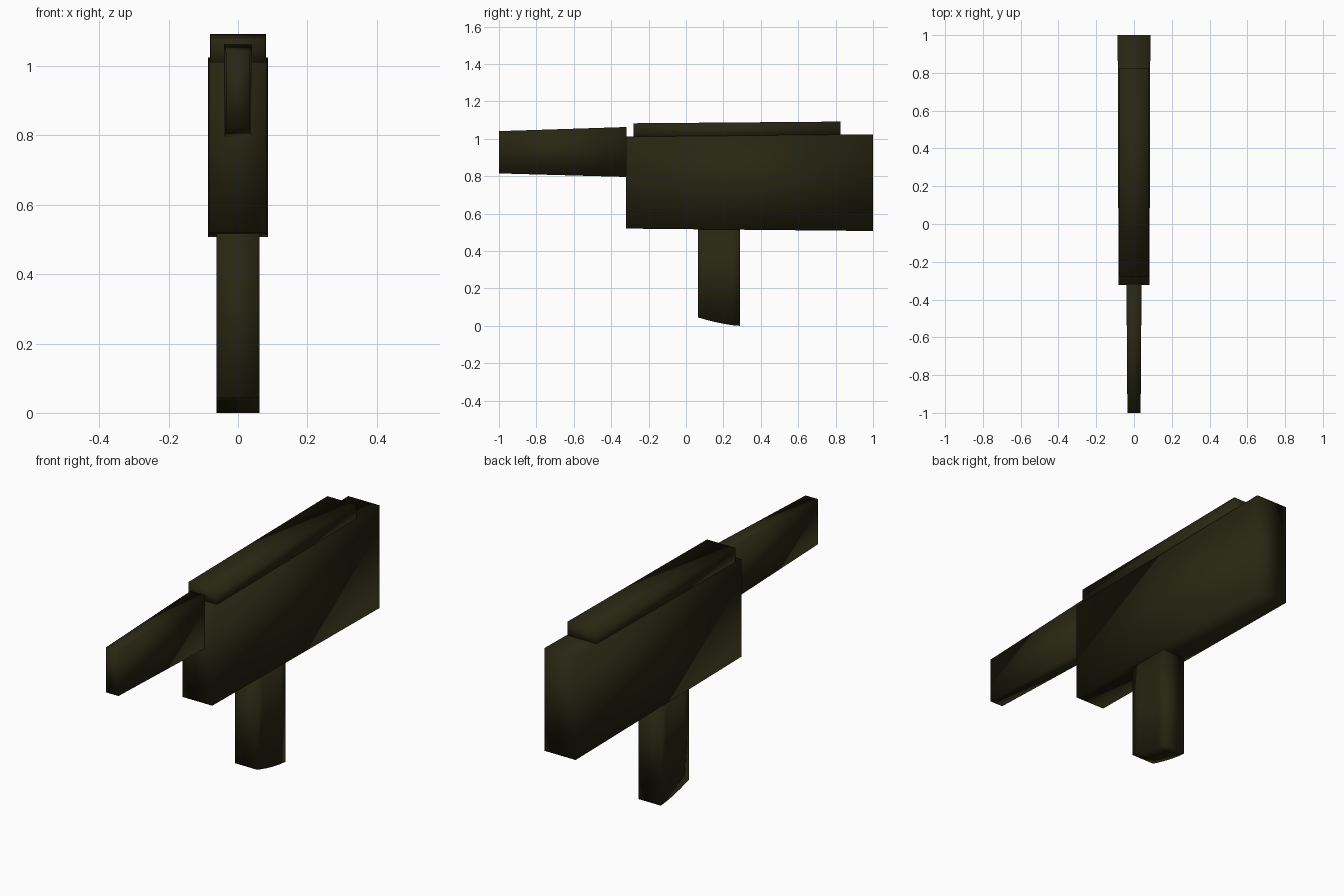
import bpy
import bmesh

if "Cube" in bpy.data.objects:
    bpy.data.objects.remove(bpy.data.objects["Cube"])

olive = bpy.data.materials.new("dark olive")
olive.diffuse_color = (0.021, 0.0195, 0.0062, 1)
olive.use_nodes = True
olive.node_tree.nodes["Principled BSDF"].inputs["Base Color"].default_value = olive.diffuse_color


def loft(name, sections):
    """Closed solid through rectangular sections (y, half_width, z_low, z_high)."""
    bm = bmesh.new()
    rings = []
    for y, w, lo, hi in sections:
        rings.append([bm.verts.new(p) for p in
                      ((-w, y, lo), (w, y, lo), (w, y, hi), (-w, y, hi))])
    for a, b in zip(rings, rings[1:]):
        for i in range(4):
            j = (i + 1) % 4
            bm.faces.new((a[i], a[j], b[j], b[i]))
    bm.faces.new(rings[0])
    bm.faces.new(rings[-1])
    bmesh.ops.recalc_face_normals(bm, faces=bm.faces)
    # The soft shading runs over every edge
    for f in bm.faces:
        f.smooth = True
    mesh = bpy.data.meshes.new(name)
    bm.to_mesh(mesh)
    bm.free()
    mesh.materials.append(olive)
    obj = bpy.data.objects.new(name, mesh)
    bpy.context.collection.objects.link(obj)
    return obj


# Deep main housing, slightly flaring to the rear
loft("body", [(-0.322, 0.082, 0.52, 1.011), (1.0, 0.0865, 0.507, 1.024)])

# Cover on top of the housing
loft("top_cover", [(-0.28, 0.079, 1.0, 1.083), (0.825, 0.0805, 1.0, 1.092)])

# Barrel tapering to the front
loft("barrel", [(-1.0, 0.035, 0.815, 1.041), (-0.318, 0.04, 0.796, 1.063)])

# Grip with a curved, sloping foot
grip = []
for i in range(7):
    t = i / 6
    grip.append((0.064 + 0.226 * t, 0.0625, 0.045 * (1 - t) ** 1.5, 0.53))
loft("grip", grip)
